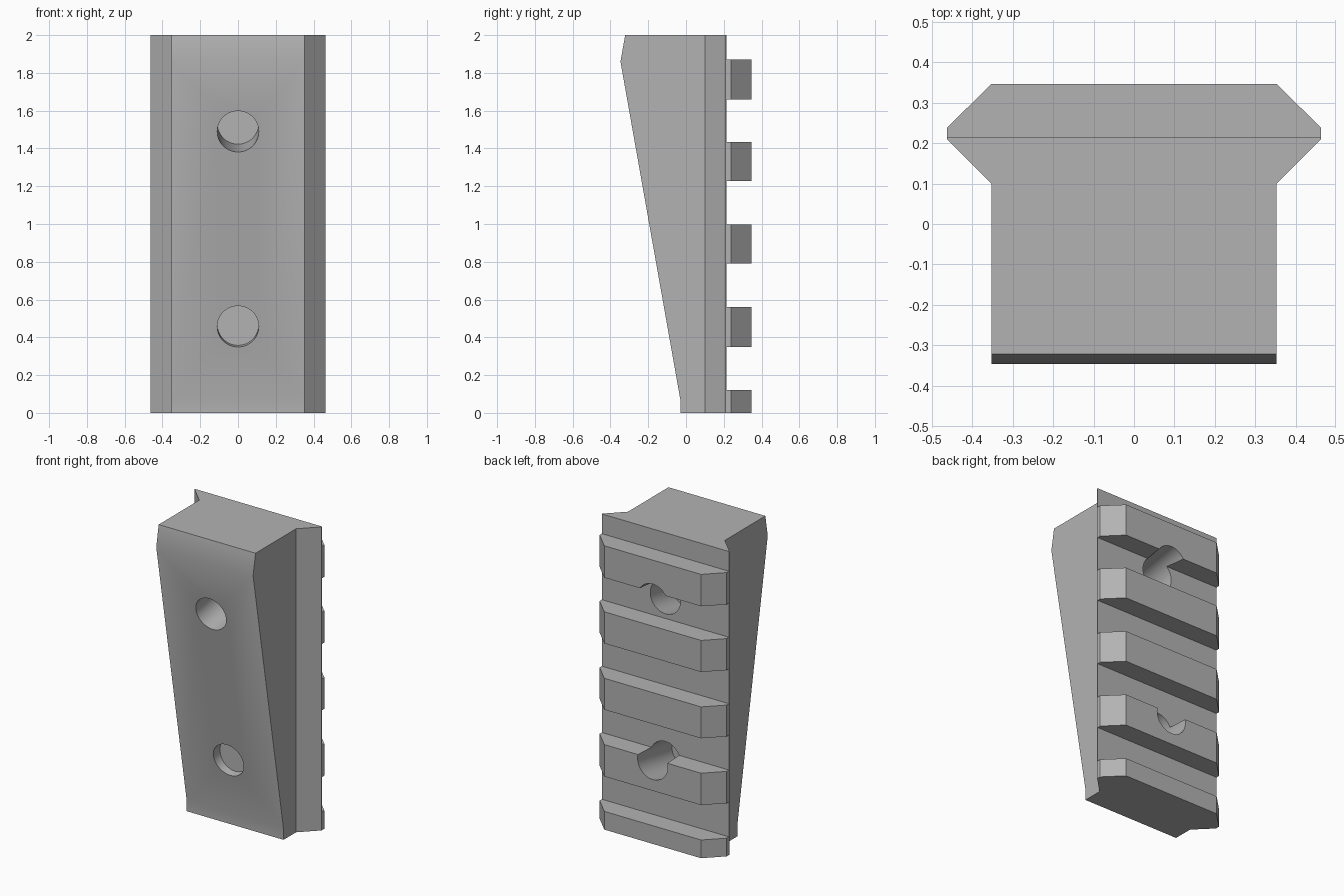
import bpy, bmesh, math
from mathutils import Vector

cube = bpy.data.objects.get("Cube")
if cube:
    bpy.data.objects.remove(cube, do_unlink=True)

GREY = (0.45, 0.45, 0.45, 1)
grey = bpy.data.materials.new("plain grey")
grey.use_nodes = True
grey.diffuse_color = GREY
grey.node_tree.nodes["Principled BSDF"].inputs["Base Color"].default_value = GREY

HALF_BODY, HALF_RAIL = 0.353, 0.463
FLOOR, RIB_BACK = 0.215, 0.347
TILT = math.radians(10)          # slope of the wedge front


def mirrored(half):
    """Close a right-hand half section with its mirror image."""
    return half + [(-x, y) for x, y in reversed(half)]


def loft(bm, rings):
    """Skin a stack of (z, section) rings and cap both ends."""
    rows = [[bm.verts.new((x, y, z)) for x, y in sec] for z, sec in rings]
    for low, high in zip(rows, rows[1:]):
        for i in range(len(low)):
            j = (i + 1) % len(low)
            bm.faces.new((low[i], low[j], high[j], high[i]))
    bm.faces.new(rows[0][::-1])
    bm.faces.new(rows[-1])


def make_object(name, bm):
    bmesh.ops.recalc_face_normals(bm, faces=bm.faces)
    bmesh.ops.dissolve_limit(bm, angle_limit=0.01, verts=bm.verts, edges=bm.edges)
    mesh = bpy.data.meshes.new(name)
    bm.to_mesh(mesh)
    bm.free()
    mesh.materials.append(grey)
    obj = bpy.data.objects.new(name, mesh)
    bpy.context.collection.objects.link(obj)
    return obj


def rod(name, centre, direction, radius, depth):
    bm = bmesh.new()
    bmesh.ops.create_cone(bm, cap_ends=True, segments=48, radius1=radius,
                          radius2=radius, depth=depth)
    obj = make_object(name, bm)
    rotation = Vector(direction).to_track_quat('Z', 'Y').to_matrix().to_4x4()
    obj.data.transform(rotation)
    obj.location = centre
    return obj


# Wedge body with flared rail edges; only the front line moves with height
def body_section(front):
    return mirrored([(HALF_BODY, front), (HALF_BODY, 0.1),
                     (HALF_RAIL, 0.21), (HALF_RAIL, FLOOR)])


bm = bmesh.new()
fronts = [(0, -0.03), (0.07, -0.03), (1.86, -0.347), (2, -0.322)]
loft(bm, [(z, body_section(y)) for z, y in fronts])
body = make_object("rail_body", bm)

# Cross ribs on the back
rib_section = mirrored([(HALF_RAIL, FLOOR - 0.002), (HALF_RAIL, 0.238),
                        (HALF_BODY, RIB_BACK)])
bm = bmesh.new()
for low, high in [(0, 0.12), (0.35, 0.56), (0.79, 0.997), (1.227, 1.435), (1.66, 1.87)]:
    loft(bm, [(low, rib_section), (high, rib_section)])
ribs = make_object("cross_ribs", bm)

# Tilted bolt holes, each closed by a thin web inside
axis = Vector((0, math.cos(TILT), math.sin(TILT)))
holes = [Vector((0, -0.28, 1.49)), Vector((0, -0.1, 0.457))]
for start in holes:
    cutter = rod("hole_cutter", start + axis * 0.25, axis, 0.11, 1.6)
    cutter.hide_render = True
    for part in (body, ribs):
        mod = part.modifiers.new("bolt hole", 'BOOLEAN')
        mod.operation = 'DIFFERENCE'
        mod.solver = 'EXACT'
        mod.object = cutter
        bpy.context.view_layer.objects.active = part
        bpy.ops.object.modifier_apply(modifier=mod.name)
    bpy.data.objects.remove(cutter, do_unlink=True)
    web_z = start.z + (-0.02 - start.y) * math.tan(TILT)
    rod("hole_web", (0, -0.02, web_z), (0, 1, 0), 0.12, 0.02)

# Smooth the hole walls and soft bends, keep corners sharp
for obj in (body, ribs):
    bpy.ops.object.select_all(action='DESELECT')
    obj.select_set(True)
    bpy.context.view_layer.objects.active = obj
    bpy.ops.object.shade_smooth_by_angle(angle=math.radians(30))
